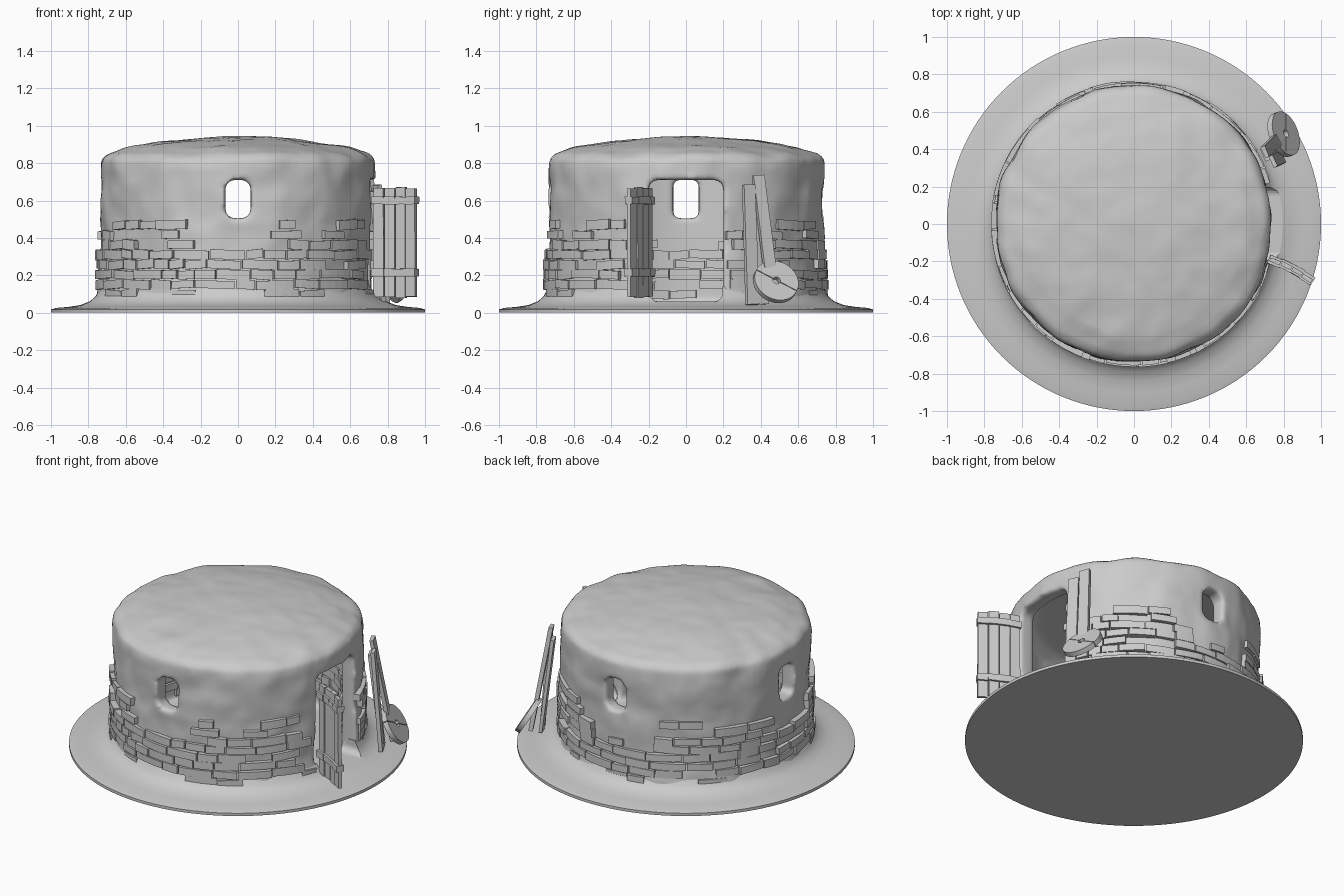
import bpy, bmesh, math, random
from mathutils import Vector, Matrix, noise

random.seed(7)
if "Cube" in bpy.data.objects:
    bpy.data.objects.remove(bpy.data.objects["Cube"])

clay = bpy.data.materials.new("pale grey clay")
clay.use_nodes = True
clay.diffuse_color = (0.6, 0.6, 0.6, 1)
clay.node_tree.nodes["Principled BSDF"].inputs["Base Color"].default_value = (0.6, 0.6, 0.6, 1)


def finish(bm, name):
    bmesh.ops.recalc_face_normals(bm, faces=bm.faces)
    mesh = bpy.data.meshes.new(name)
    bm.to_mesh(mesh)
    bm.free()
    mesh.materials.append(clay)
    ob = bpy.data.objects.new(name, mesh)
    bpy.context.collection.objects.link(ob)
    return ob


def smooth(ob, degrees=35):
    bpy.ops.object.select_all(action='DESELECT')
    ob.select_set(True)
    bpy.context.view_layer.objects.active = ob
    bpy.ops.object.shade_smooth_by_angle(angle=math.radians(degrees))


def lathe(profile, name, steps=128, wobble=0.0):
    """Spin a profile running from axis to axis, with optional lumpy noise."""
    bm = bmesh.new()
    rings = []
    for r, z in profile:
        count = 1 if r == 0 else steps
        ring = []
        for i in range(count):
            a = math.tau * i / count
            p = Vector((r * math.cos(a), r * math.sin(a), z))
            n = noise.noise(p * 5) + 0.5 * noise.noise(p * 11)
            out = Vector((math.cos(a), math.sin(a), 0)) * min(r, 0.6) / 0.6
            p += (out + Vector((0, 0, 0.5))) * n * wobble
            ring.append(bm.verts.new(p))
        rings.append(ring)
    for lo, hi in zip(rings, rings[1:]):
        for i in range(steps):
            j = (i + 1) % steps
            ids = [lo[i % len(lo)], lo[j % len(lo)], hi[j % len(hi)], hi[i % len(hi)]]
            face = list(dict.fromkeys(ids))
            if len(face) > 2:
                bm.faces.new(face)
    return finish(bm, name)


def resample(points, step=0.04):
    out = []
    for (r0, z0), (r1, z1) in zip(points, points[1:]):
        n = max(1, round(math.hypot(r1 - r0, z1 - z0) / step))
        out += [(r0 + (r1 - r0) * k / n, z0 + (z1 - z0) * k / n) for k in range(n)]
    return out + [points[-1]]


def block(bm, size, matrix, jitter=0.0):
    verts = bmesh.ops.create_cube(bm, size=1)["verts"]
    for v in verts:
        v.co = Vector([c * s + random.uniform(-jitter, jitter) for c, s in zip(v.co, size)])
        v.co = matrix @ v.co


def opening(name, angle, width, z0, z1):
    """Rounded cutter pushed radially through one wall."""
    bm = bmesh.new()
    turn = Matrix.Rotation(angle, 4, 'Z')
    block(bm, (0.6, width, z1 - z0), turn @ Matrix.Translation((0.75, 0, (z0 + z1) / 2)))
    radial = turn @ Vector((1, 0, 0))
    edges = [e for e in bm.edges
             if abs((e.verts[1].co - e.verts[0].co).normalized().dot(radial)) > 0.9]
    bmesh.ops.bevel(bm, geom=edges, offset=0.045, segments=5, affect='EDGES', profile=0.5)
    ob = finish(bm, name)
    ob.hide_render = True
    ob.hide_set(True)
    return ob


# Ground disc with the soft rise up to the wall
ground = lathe([(0, 0), (1, 0), (1, 0.018), (0.97, 0.026), (0.9, 0.032), (0.84, 0.042),
                (0.79, 0.062), (0.76, 0.09), (0.735, 0.14), (0.69, 0.14), (0.64, 0.055),
                (0.6, 0.045), (0, 0.045)], "ground_disc")
# Clay hut: outer wall, domed roof, hollow inside
hut = lathe(resample([(0, 0.02), (0.765, 0.02), (0.75, 0.1), (0.735, 0.2), (0.735, 0.4),
                      (0.74, 0.6), (0.74, 0.77), (0.735, 0.82), (0.7, 0.85), (0.6, 0.882),
                      (0.4, 0.917), (0.2, 0.937), (0, 0.943)]), "clay_hut", wobble=0.016)
room = lathe([(0, 0.05), (0.64, 0.05), (0.64, 0.76), (0.58, 0.81), (0, 0.86)], "room_cutter")
room.hide_render = True
room.hide_set(True)
cutters = [room, opening("door_cutter", 0, 0.4, 0.06, 0.71)]
for side, turns in (("back", 1), ("right", 2), ("front", 3)):
    cutters.append(opening(side + "_window_cutter", turns * math.pi / 2, 0.135, 0.505, 0.71))
# The ground rise must not block the doorway
sill = opening("sill_cutter", 0, 0.39, 0.06, 0.5)
cut = ground.modifiers.new("doorway", 'BOOLEAN')
cut.object = sill
for c in cutters:
    cut = hut.modifiers.new(c.name, 'BOOLEAN')
    cut.object = c
    cut.solver = 'EXACT'
remesh = hut.modifiers.new("sculpt", 'REMESH')
remesh.mode = 'VOXEL'
remesh.voxel_size = 0.016
remesh.use_smooth_shade = True
soften = hut.modifiers.new("soften", 'SMOOTH')
soften.factor = 0.5
soften.iterations = 5
smooth(ground)


# Broken courses of curved stones, outside and inside
def courses(name, r_in, r_out, chance):
    bm = bmesh.new()
    for row, keep in enumerate(chance):
        z = 0.075 + 0.053 * row
        a = random.uniform(0, 0.2)
        end = a + math.tau
        while a < end - 0.08:
            span = min(random.uniform(0.12, 0.3), end - a)
            mid = (a + span / 2 + math.pi) % math.tau - math.pi
            door = abs(mid) < 0.28 + span / 2
            window = row > 4 and any(abs(math.sin((mid - t) / 2)) < 0.14
                                     for t in (math.pi / 2, math.pi, -math.pi / 2))
            if not door and not window and random.random() < keep:
                push = random.uniform(-0.008, 0.006)
                top, low = [z + e + random.uniform(-0.004, 0.004) for e in (0.047, 0)]
                tilt = random.uniform(-0.005, 0.005)
                loops = []
                for k in range(5):
                    t = a + 0.005 + (span - 0.01) * k / 4
                    c, s = math.cos(t), math.sin(t)
                    loops.append([bm.verts.new((r * c, r * s, h + tilt * (k - 2) / 2))
                                  for r, h in ((r_in, low), (r_out + push, low),
                                               (r_out + push, top), (r_in, top))])
                for p, q in zip(loops, loops[1:]):
                    for i in range(4):
                        j = (i + 1) % 4
                        bm.faces.new((p[i], p[j], q[j], q[i]))
                bm.faces.new(loops[0])
                bm.faces.new(loops[-1])
            a += span
    return finish(bm, name)


courses("outer_stones", 0.7, 0.761, (0.3, 0.8, 0.9, 0.9, 0.92, 0.88, 0.7, 0.4))
courses("inner_stones", 0.675, 0.627, (0.6, 0.9, 0.9, 0.9, 0.9, 0.8))

# Open plank door, bowed slightly, with two battens wrapping each plank
bm = bmesh.new()
hinge, tip = Vector((0.725, -0.185, 0)), Vector((0.955, -0.305, 0))
along = (tip - hinge).normalized()
heading = math.atan2(along.y, along.x)
for i in range(4):
    bow = 0.012 * (1 - abs(i - 1.5) / 1.5)
    spot = hinge.lerp(tip, (i + 0.5) / 4) + Vector((-along.y, along.x, 0)) * bow
    turn = Matrix.Rotation(heading + 0.06 * (1.5 - i), 4, 'Z')
    height = 0.585 + random.uniform(-0.012, 0.012)
    block(bm, (0.061, 0.022, height), Matrix.Translation(spot + Vector((0, 0, 0.375))) @ turn, 0.002)
    for z in (0.6, 0.215):
        block(bm, (0.071, 0.048, 0.042), Matrix.Translation(spot + Vector((0, 0, z))) @ turn, 0.002)
finish(bm, "plank_door")

# Three loose planks leaning on the wall
bm = bmesh.new()
for foot, head in (((0.79, 0.355, 0.045), (0.745, 0.335, 0.685)),
                   ((0.79, 0.47, 0.07), (0.70, 0.385, 0.735)),
                   ((0.76, 0.41, 0.045), (0.70, 0.37, 0.65))):
    foot, head = Vector(foot), Vector(head)
    up = (head - foot).normalized()
    out = Vector((0.9, 0.44, 0))
    out = (out - up * out.dot(up)).normalized()
    basis = Matrix((up.cross(out), out, up)).transposed().to_4x4()
    block(bm, (0.068, 0.025, (head - foot).length),
          Matrix.Translation((foot + head) / 2) @ basis, 0.003)
finish(bm, "leaning_planks")

# Split round lid with a centre hole, resting against the planks
bm = bmesh.new()
normal = Vector((0.8, 0.29, 0.52)).normalized()
seam = Vector((0, 0.9, -0.45))
seam = (seam - normal * seam.dot(normal)).normalized()
place = (Matrix.Translation((0.80, 0.48, 0.165))
         @ Matrix((seam, normal.cross(seam), normal)).transposed().to_4x4())
for half in (0, 1):
    loops = []
    for k in range(17):
        t = math.pi * (half + k / 16)
        shift = 0.002 if half == 0 else -0.002
        loops.append([bm.verts.new(place @ Vector((r * math.cos(t), r * math.sin(t) + shift, h)))
                      for r, h in ((0.02, -0.016), (0.122, -0.016), (0.122, 0.016), (0.02, 0.016))])
    for p, q in zip(loops, loops[1:]):
        for i in range(4):
            j = (i + 1) % 4
            bm.faces.new((p[i], p[j], q[j], q[i]))
    bm.faces.new(loops[0])
    bm.faces.new(loops[-1])
smooth(finish(bm, "round_lid"))
